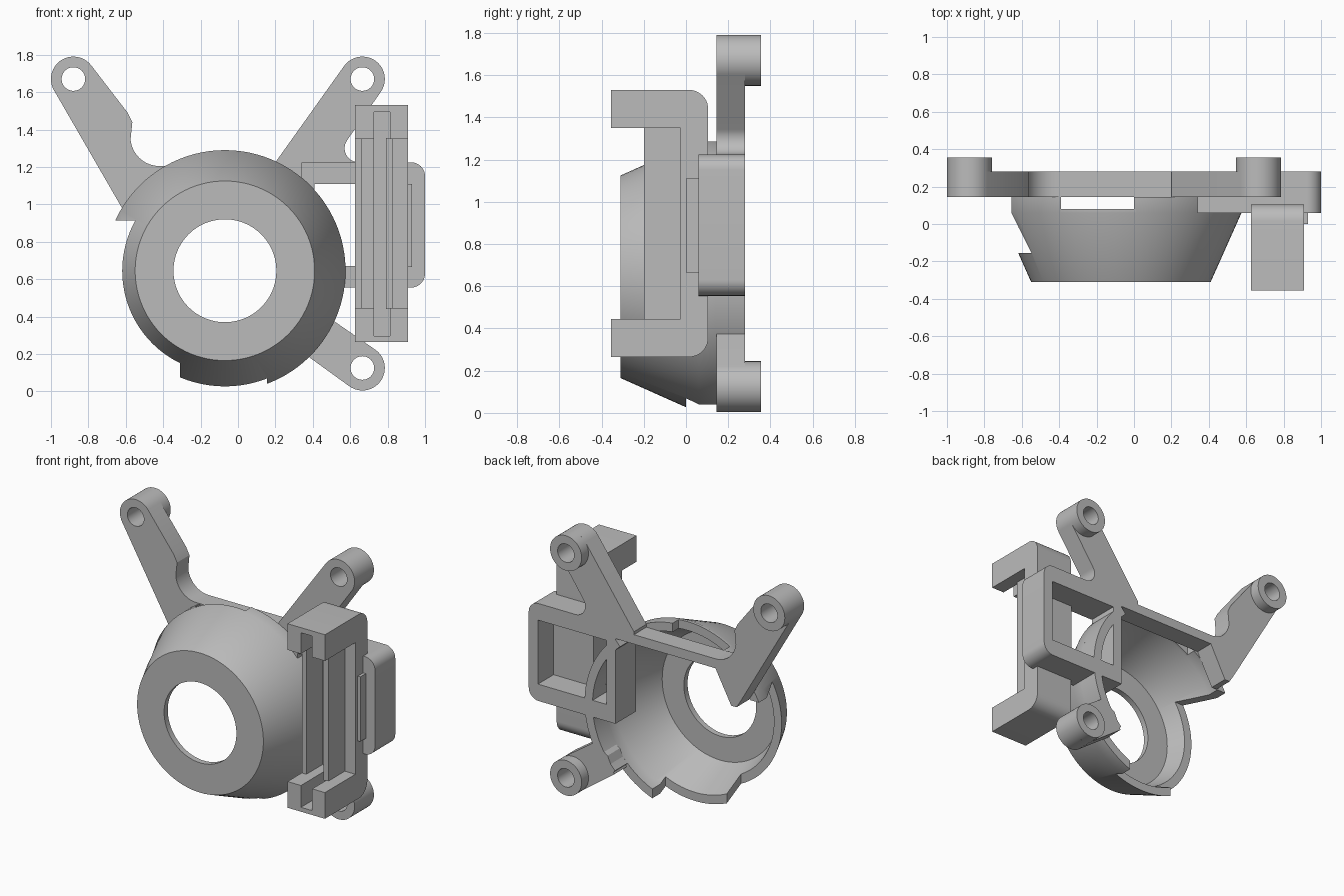
import bpy, bmesh
from math import sin, cos, radians, tau
from mathutils import Vector

cube = bpy.data.objects.get("Cube")
if cube:
    bpy.data.objects.remove(cube, do_unlink=True)

grey = bpy.data.materials.new("plain_grey")
grey.use_nodes = True
grey.diffuse_color = (0.5, 0.5, 0.5, 1)
grey.node_tree.nodes["Principled BSDF"].inputs["Base Color"].default_value = (0.5, 0.5, 0.5, 1)


def arc(cx, cz, r, a0, a1, n=24):
    angles = [radians(a0 + (a1 - a0) * i / n) for i in range(n + 1)]
    return [(cx + r * cos(a), cz + r * sin(a)) for a in angles]


def finish(bm, name):
    bmesh.ops.recalc_face_normals(bm, faces=bm.faces)
    mesh = bpy.data.meshes.new(name)
    bm.to_mesh(mesh)
    bm.free()
    mesh.materials.append(grey)
    ob = bpy.data.objects.new(name, mesh)
    bpy.context.collection.objects.link(ob)
    return ob


def prism(name, outline, lo, hi, axis="y"):
    """Extrude an (x, z) outline along y, or a (y, z) outline along x."""
    bm = bmesh.new()
    place = (lambda a, b: (a, lo, b)) if axis == "y" else (lambda a, b: (lo, a, b))
    shift = Vector((0, hi - lo, 0) if axis == "y" else (hi - lo, 0, 0))
    face = bm.faces.new([bm.verts.new(place(a, b)) for a, b in outline])
    new = bmesh.ops.extrude_face_region(bm, geom=[face])["geom"]
    bmesh.ops.translate(bm, vec=shift, verts=[v for v in new if isinstance(v, bmesh.types.BMVert)])
    if not any(len(f.verts) == len(outline) and f.calc_center_median().dot(shift) <= lo * shift.length + 1e-5
               for f in bm.faces):
        bm.faces.new([v for v in bm.verts][:len(outline)])
    return finish(bm, name)


def box(name, x0, x1, y0, y1, z0, z1):
    return prism(name, [(x0, z0), (x1, z0), (x1, z1), (x0, z1)], y0, y1)


def lathe(name, profile, cx, cz, n=96):
    """Turn a closed (radius, y) profile around a front-to-back axis."""
    bm = bmesh.new()
    rings = [[bm.verts.new((cx + r * cos(tau * i / n), y, cz + r * sin(tau * i / n)))
              for r, y in profile] for i in range(n)]
    m = len(profile)
    for i in range(n):
        a, b = rings[i], rings[(i + 1) % n]
        for j in range(m):
            k = (j + 1) % m
            bm.faces.new((a[j], a[k], b[k], b[j]))
    return finish(bm, name)


def cut(ob, *cutters):
    bpy.context.view_layer.objects.active = ob
    for c in cutters:
        c.hide_render = True
        mod = ob.modifiers.new("cut", "BOOLEAN")
        mod.operation, mod.solver, mod.object = "DIFFERENCE", "EXACT", c
        bpy.ops.object.modifier_apply(modifier=mod.name)
        bpy.data.objects.remove(c, do_unlink=True)
    return ob


parts = []
CX, CZ = -0.07, 0.645
RIM, INNER = 0.645, 0.585
BACK0, BACK1 = 0.145, 0.28

# Hollow conical shroud with stepped cut-outs in the rim
shroud = lathe("shroud", [(0.48, -0.31), (RIM, 0.06), (RIM, BACK0), (INNER, BACK0),
                          (INNER, 0.06), (0.44, -0.27), (0.275, -0.27), (0.275, -0.31)], CX, CZ)
cut(shroud,
    box("left_cutter", -0.9, -0.31, -0.155, 0.3, -0.1, 0.915),
    box("bottom_cutter", -0.32, 0.155, 0, 0.3, -0.1, 0.4),
    box("top_cutter", -0.39, 0.0, 0.08, 0.3, 0.95, 1.4))
parts.append(shroud)

# Rim extension on the side that carries the frame
parts.append(prism("rim_extension", arc(CX, CZ, RIM, -45, 50, 32) + arc(CX, CZ, INNER, 50, -45, 32),
                   BACK0 - 0.01, BACK1))

# Mounting arms, each ending in a drilled boss
upper_left = (arc(-0.88, 1.67, 0.12, 38, 210)
              + [(-0.62, 0.98), (-0.58, 0.915), (-0.54, 0.915), (-0.42, 1.14), (0.3, 1.14), (0.3, 1.205)]
              + arc(-0.42, 1.36, 0.155, 270, 185, 12) + [(-0.565, 1.44), (-0.59, 1.49)])
upper_right = (arc(0.665, 1.67, 0.12, -35, 145)
               + [(0.2, 1.225), (0.2, 1.14), (0.45, 1.14), (0.62, 1.225)]
               + arc(0.645, 1.30, 0.075, 270, 145, 12))
lower_right = arc(0.665, 0.125, 0.12, 234, 414) + [(0.5, 0.385), (0.4, 0.32), (0.35, 0.205)]
for name, outline, x, z in (("upper_arm_right", upper_left, -0.88, 1.67),
                            ("upper_arm_left", upper_right, 0.665, 1.67),
                            ("lower_arm_left", lower_right, 0.665, 0.125)):
    arm = prism(name, outline, BACK0, BACK1)
    cut(arm, prism("hole_cutter", arc(x, z, 0.09, 0, 352.5, 47), 0, 0.5))
    boss = lathe(name + "_boss", [(0.12, BACK0), (0.12, 0.355), (0.063, 0.355), (0.063, BACK0)], x, z, 48)
    parts += [arm, boss]

# Side frame with a rectangular window
frame = prism("side_frame", [(0.34, 0.555)] + arc(0.925, 0.63, 0.075, 270, 360, 10)
              + arc(0.925, 1.15, 0.075, 0, 90, 10) + [(0.34, 1.225)], 0.06, BACK1)
cut(frame, box("window_cutter", 0.41, 0.93, -0.2, 0.5, 0.67, 1.11))
parts.append(frame)
parts.append(box("window_plate", 0.625, 0.93, 0.0, 0.11, 0.665, 1.11))

# C-shaped clip with slotted jaws and two guide rails
clip = prism("clip", [(-0.355, 0.265)] + arc(0.015, 0.355, 0.09, 270, 360, 10)
             + arc(0.015, 1.44, 0.09, 0, 90, 10)
             + [(-0.355, 1.53), (-0.355, 1.35), (-0.025, 1.35), (-0.025, 0.445), (-0.355, 0.445)],
             0.625, 0.91, "x")
cut(clip, box("slot_cutter", 0.727, 0.813, -0.5, -0.01, 0.295, 1.495))
parts.append(clip)
for name, x0, x1 in (("inner_rail", 0.625, 0.66), ("outer_rail", 0.79, 0.83)):
    parts.append(box(name, x0, x1, -0.2, 0.0, 0.44, 1.355))

# Smooth the round surfaces, keep the edges crisp
bpy.ops.object.select_all(action="DESELECT")
for ob in parts:
    ob.select_set(True)
bpy.context.view_layer.objects.active = parts[0]
bpy.ops.object.shade_smooth_by_angle(angle=radians(30))
